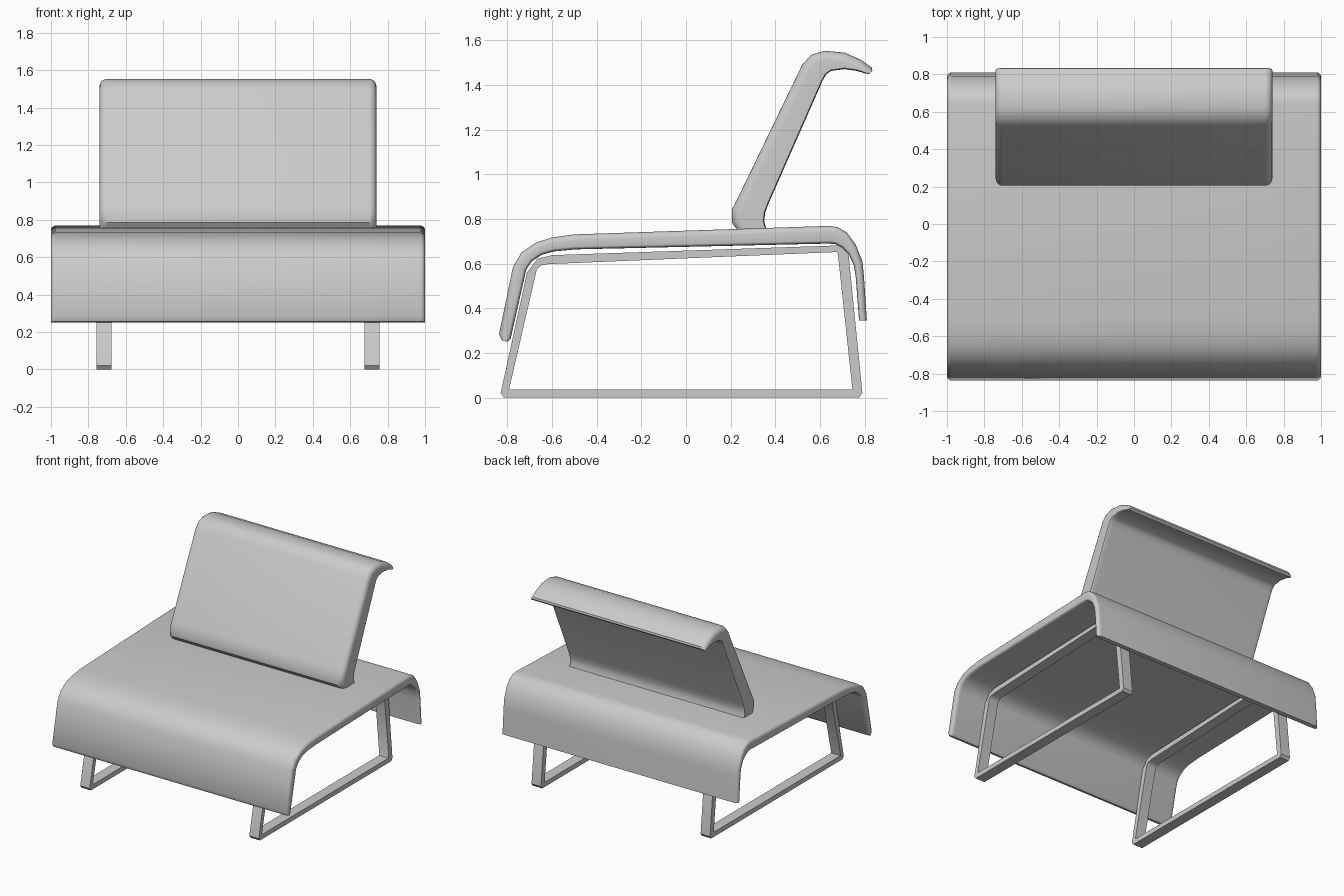
import bpy, bmesh, math
from mathutils import Vector

if "Cube" in bpy.data.objects:
    bpy.data.objects.remove(bpy.data.objects["Cube"])

grey = bpy.data.materials.new("plain grey")
grey.use_nodes = True
colour = (0.6, 0.6, 0.6, 1)
grey.diffuse_color = colour
grey.node_tree.nodes["Principled BSDF"].inputs["Base Color"].default_value = colour


def band(name, pairs, x_mid, half, r_out=0, r_in=0, closed=False):
    """Sweep a side profile, given as (outer, inner) point pairs, across x.
    r_out and r_in round the outer and inner side edges."""
    n = len(pairs)
    steps = 5 if r_out else 0
    ends = []                                   # (x, inset share) from edge inward
    for k in range(steps + 1):
        a = math.pi / 2 * k / max(steps, 1)
        ends.append((1 - math.cos(a), 1 - math.sin(a) if steps else 0))
    sections = [(-1, e) for e in ends] + [(1, e) for e in reversed(ends)]
    bm = bmesh.new()
    rings = []
    for side, (along, inset) in sections:
        outer, inner = [], []
        for o, i in pairs:
            o, i = Vector(o), Vector(i)
            d = (i - o).normalized()
            room = (i - o).length * 0.9 / max(r_out + r_in, 1e-6)
            s = min(1, room) * inset
            x = side * (half - along * r_out)
            po, pi = o + d * r_out * s, i - d * r_in * s
            outer.append(bm.verts.new((x_mid + x, *po)))
            inner.append(bm.verts.new((x_mid + x, *pi)))
        rings.append((outer, inner))
    spans = [(j, (j + 1) % n) for j in range(n if closed else n - 1)]
    for (o1, i1), (o2, i2) in zip(rings, rings[1:]):
        for j, k in spans:
            bm.faces.new((o1[j], o1[k], o2[k], o2[j]))
            bm.faces.new((i1[j], i2[j], i2[k], i1[k]))
        if not closed:
            for j in (0, n - 1):
                bm.faces.new((o1[j], o2[j], i2[j], i1[j]))
    for o, i in (rings[0], rings[-1]):
        for j, k in spans:
            bm.faces.new((o[j], i[j], i[k], o[k]))
    bmesh.ops.recalc_face_normals(bm, faces=bm.faces)
    mesh = bpy.data.meshes.new(name)
    bm.to_mesh(mesh)
    bm.free()
    mesh.materials.append(grey)
    obj = bpy.data.objects.new(name, mesh)
    bpy.context.collection.objects.link(obj)
    bpy.ops.object.select_all(action="DESELECT")
    obj.select_set(True)
    bpy.context.view_layer.objects.active = obj
    bpy.ops.object.shade_smooth_by_angle(angle=math.radians(35))
    return obj


# Seat: a padded sheet folded down at the front and back
band("seat", [
    ((-.825, .257), (-.80, .25)), ((-.837, .285), (-.785, .265)),
    ((-.775, .585), (-.715, .574)), ((-.737, .65), (-.69, .61)),
    ((-.67, .695), (-.645, .64)), ((-.60, .717), (-.59, .655)),
    ((-.50, .731), (-.49, .664)), ((.64, .769), (.64, .69)),
    ((.68, .763), (.67, .687)), ((.72, .74), (.70, .67)),
    ((.76, .685), (.73, .64)), ((.79, .61), (.752, .59)),
    ((.797, .54), (.76, .54)), ((.81, .345), (.775, .345)),
], 0, 1, 0.025, 0.012)

# Backrest: leaning cushion that curls over at the top
band("backrest", [
    ((.225, .757), (.36, .755)), ((.205, .785), (.35, .79)),
    ((.205, .842), (.355, .83)), ((.23, .89), (.37, .87)),
    ((.52, 1.49), (.61, 1.415)), ((.56, 1.535), (.627, 1.447)),
    ((.62, 1.553), (.65, 1.463)), ((.71, 1.545), (.71, 1.471)),
    ((.785, 1.512), (.765, 1.463)), ((.832, 1.478), (.805, 1.451)),
    ((.835, 1.463), (.82, 1.449)),
], 0, 0.74, 0.04, 0.005)

# Legs: a closed flat-bar loop on each side
loop = [
    ((-.83, .02), (-.792, .038)), ((-.815, 0), (-.79, .036)),
    ((.775, 0), (.744, .036)), ((.79, .02), (.745, .038)),
    ((.728, .64), (.68, .645)), ((.70, .682), (.676, .652)),
    ((-.60, .638), (-.615, .598)), ((-.665, .622), (-.65, .592)),
    ((-.712, .56), (-.668, .575)),
]
for name, side in (("left_leg_frame", 1), ("right_leg_frame", -1)):
    band(name, loop, side * 0.717, 0.04, closed=True)
